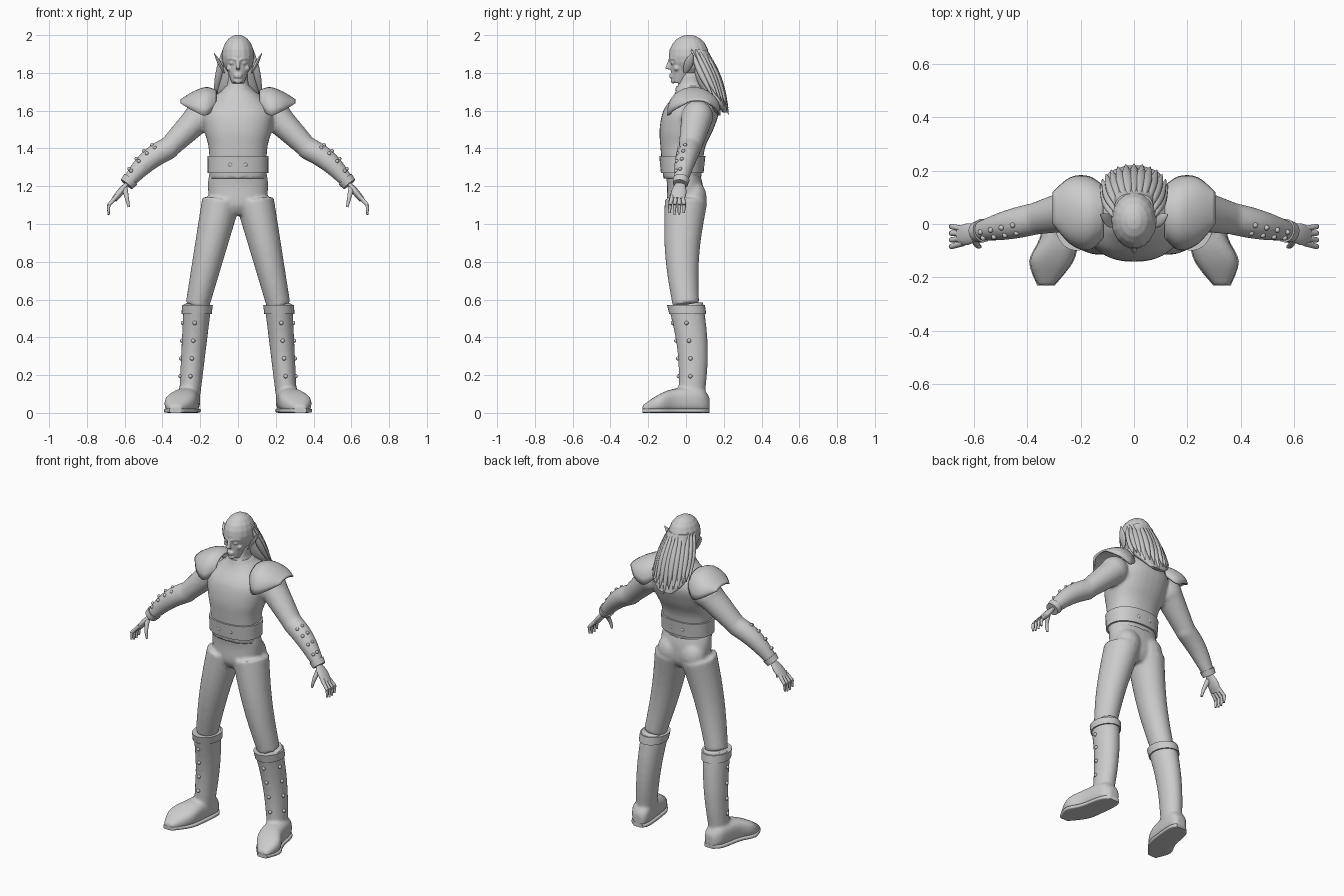
import bpy, bmesh, math
from mathutils import Vector, Matrix

cube = bpy.data.objects.get("Cube")
if cube:
    bpy.data.objects.remove(cube)

clay = bpy.data.materials.new("plain_grey")
clay.use_nodes = True
GREY = (0.6, 0.6, 0.6, 1)
clay.diffuse_color = GREY
clay.node_tree.nodes["Principled BSDF"].inputs["Base Color"].default_value = GREY


def spline(rows, steps=4):
    """Smooth in-between rows of numbers."""
    out = []
    for i in range(len(rows) - 1):
        p0, p1, p2, p3 = (rows[max(0, min(len(rows) - 1, i + k))] for k in (-1, 0, 1, 2))
        for s in range(steps):
            t = s / steps
            out.append([b + t / 2 * (c - a + t * (2 * a - 5 * b + 4 * c - d + t * (3 * (b - c) + d - a)))
                        for a, b, c, d in zip(p0, p1, p2, p3)])
    return out + [list(rows[-1])]


def loft(bm, rows, mode="path", sides=24, power=2):
    """Skin rings (x, y, z, radius u, radius v) set flat, upright or along a path."""
    rings = []
    for i, (x, y, z, radius_u, radius_v) in enumerate(rows):
        u, v = Vector((1, 0, 0)), Vector((0, 1, 0))
        if mode == "upright":
            v = Vector((0, 0, 1))
        elif mode == "path":
            before, after = rows[max(i - 1, 0)], rows[min(i + 1, len(rows) - 1)]
            along = (Vector(after[:3]) - Vector(before[:3])).normalized()
            u = (v - along * v.dot(along)).normalized()
            v = along.cross(u)
        ring = []
        for k in range(sides):
            c, s = math.cos(math.tau * k / sides), math.sin(math.tau * k / sides)
            part_u = math.copysign(abs(c) ** (2 / power), c) * radius_u
            part_v = math.copysign(abs(s) ** (2 / power), s) * radius_v
            ring.append(bm.verts.new(Vector((x, y, z)) + u * part_u + v * part_v))
        rings.append(ring)
    for lower, upper in zip(rings, rings[1:]):
        for k in range(sides):
            n = (k + 1) % sides
            bm.faces.new((lower[k], lower[n], upper[n], upper[k]))
    bm.faces.new(rings[0])
    bm.faces.new(rings[-1])


def limb(bm, start, end, thick, thin, bulge=0, flat=1, sag=(0, 0, 0), sides=24):
    """Tapered tube between two joints; returns its rings."""
    start, end, rows, count = Vector(start), Vector(end), [], 10
    for i in range(count + 1):
        t = i / count
        arc = math.sin(math.pi * t)
        radius = thick + (thin - thick) * t + bulge * arc
        rows.append((*(start.lerp(end, t) + Vector(sag) * arc), radius, radius * flat))
    loft(bm, rows, sides=sides)
    return rows


def body(rows):
    """Rings from height, half width, front and back."""
    return spline([(0, (front + back) / 2, z, half, (back - front) / 2) for z, half, front, back in rows])


def ball(bm, at, size):
    bmesh.ops.create_uvsphere(bm, u_segments=16, v_segments=10, radius=1,
                              matrix=Matrix.Translation(at) @ Matrix.Diagonal((*size, 1)))


def stud(bm, row, degrees, size=.011):
    """Round stud on the rim of a flat ring."""
    x, y, z, radius_u, radius_v = row
    a = math.radians(degrees)
    ball(bm, (x + radius_u * math.cos(a), y + radius_v * math.sin(a), z), (size, size, size))


def finish(name, bm, mirror=False, voxel=0, shell=0):
    bmesh.ops.recalc_face_normals(bm, faces=bm.faces)
    mesh = bpy.data.meshes.new(name)
    bm.to_mesh(mesh)
    bm.free()
    mesh.materials.append(clay)
    ob = bpy.data.objects.new(name, mesh)
    bpy.context.collection.objects.link(ob)
    if shell:
        ob.modifiers.new("Shell", "SOLIDIFY").thickness = shell
    if mirror:
        ob.modifiers.new("Mirror", "MIRROR").use_mirror_merge = False
    if voxel:
        fuse = ob.modifiers.new("Fuse", "REMESH")
        fuse.mode, fuse.voxel_size, fuse.use_smooth_shade = "VOXEL", voxel, True
        ob.modifiers.new("Soften", "SMOOTH").iterations = 4
    for other in bpy.context.selected_objects:
        other.select_set(False)
    ob.select_set(True)
    bpy.context.view_layer.objects.active = ob
    bpy.ops.object.shade_smooth_by_angle(angle=math.radians(50))


def band(name, rows, grow, mode="flat", mirror=False, power=2):
    """Collar or cuff that follows some rings of a part, a little larger."""
    bm = bmesh.new()
    loft(bm, [(*row[:3], row[3] + grow, row[4] + grow) for row in rows], mode, 32, power)
    finish(name, bm, mirror)


# Torso fused with both arms
SHOULDER, ELBOW, WRIST = (.2, .06, 1.57), (.37, .02, 1.4), (.59, -.03, 1.21)
torso = body([(1.24, .15, -.12, .08), (1.4, .155, -.135, .1), (1.5, .18, -.14, .145),
              (1.6, .19, -.12, .175), (1.68, .12, -.065, .15), (1.73, .06, -.045, .09), (1.8, .055, -.03, .08)])
bm = bmesh.new()
loft(bm, torso, "flat", 32, 2.3)
ball(bm, SHOULDER, (.085, .085, .085))
limb(bm, SHOULDER, ELBOW, .085, .06, flat=.93)
ball(bm, ELBOW, (.06, .06, .06))
forearm = limb(bm, ELBOW, WRIST, .06, .033, bulge=.008, sag=(0, 0, .025))
finish("torso_and_arms", bm, True, .01)

# Collar, belt, wrist cuffs and studs
band("collar", torso[-7:-4], .006)
band("belt", torso[1:4], .01, power=2.3)
band("wrist_cuffs", forearm[-2:], .006, "path", True)
bm = bmesh.new()
for degrees in (-75, -45, 45, 75):
    stud(bm, torso[2], degrees, .015)
finish("belt_studs", bm, True)
bm = bmesh.new()
for x, y, z, radius, depth in forearm[2:9:2]:
    for lift, ahead in ((.7, .25), (.45, .75)):
        ball(bm, (x + depth * lift, y - radius * ahead, z + depth * lift), (.01, .01, .01))
finish("forearm_studs", bm, True)

# Trousers
HIP, KNEE, ANKLE = (.09, 0, 1.12), (.215, 0, .57), (.255, .03, .1)
bm = bmesh.new()
loft(bm, body([(1.28, .15, -.11, .07), (1.2, .16, -.1, .09), (1.1, .14, -.1, .09), (1.05, .06, -.07, .06)]),
     "flat", 32, 2.2)
limb(bm, HIP, KNEE, .113, .07, flat=.9, sag=(0, -.02, 0))
ball(bm, (.08, .04, 1.14), (.08, .07, .09))
finish("trousers", bm, True, .01)

# Boots with soles, cuffs and studs
bm = bmesh.new()
shaft = limb(bm, KNEE, ANKLE, .092, .07, flat=.8, sag=(0, .02, 0))
foot = spline([(.25, .125, .03, .08), (.26, .08, .06, .13), (.28, -.05, .07, .13),
               (.31, -.14, .08, .1), (.33, -.23, .03, .04)])
loft(bm, [(x, y, high / 2, half, high / 2) for x, y, half, high in foot], "upright", power=2.7)
finish("boots", bm, True, .009)
bm = bmesh.new()
loft(bm, [(x, y, .012, half + .003, .012) for x, y, half, high in foot], "upright", power=5)
finish("boot_soles", bm, True)
band("boot_cuffs", [(x, y, z, v, u) for x, y, z, u, v in shaft[:2]], .008, mirror=True)
bm = bmesh.new()
for x, y, z, depth, half in shaft[2:9:2]:
    for degrees in (-10, -85):
        stud(bm, (x, y, z, half, depth), degrees)
finish("boot_studs", bm, True)

# Hands
bm = bmesh.new()
limb(bm, WRIST, (.655, -.045, 1.13), .026, .034, bulge=.01, flat=.45)
for i in range(4):
    spread = (i - 1.5) * .025
    knuckle = (.685, spread - .047, 1.1)
    limb(bm, (.64, spread * .7 - .045, 1.15), knuckle, .012, .01, sides=10)
    limb(bm, knuckle, (.685, spread - .05, 1.045 + abs(spread) / 3), .01, .006, sides=10)
limb(bm, (.6, -.05, 1.19), (.578, -.085, 1.09), .016, .007, sag=(0, -.01, 0), sides=10)
finish("hands", bm, True)

# Shoulder guards: arched shells flaring outward
bm = bmesh.new()
arches = []
for x, middle, half, edge, top in spline([(.115, .045, .1, 1.62, 1.71), (.17, .04, .14, 1.575, 1.725),
                                          (.24, .05, .125, 1.6, 1.7), (.305, .06, .06, 1.64, 1.66)]):
    angles = [math.pi * k / 16 for k in range(17)]
    arches.append([bm.verts.new((x, middle - half * math.cos(a), edge + (top - edge) * abs(math.sin(a)) ** .8))
                   for a in angles])
for inner, outer in zip(arches, arches[1:]):
    for k in range(len(inner) - 1):
        bm.faces.new((inner[k], inner[k + 1], outer[k + 1], outer[k]))
finish("shoulder_guards", bm, True, shell=.012)

# Head: skull, jaw, nose, lips, chin, brows, eyes, cheeks
bm = bmesh.new()
ball(bm, (0, .015, 1.89), (.086, .107, .112))
limb(bm, (0, 0, 1.88), (0, -.04, 1.745), .085, .035, bulge=.003, flat=.9)
limb(bm, (0, -.08, 1.88), (0, -.098, 1.82), .008, .014, flat=.9, sides=12)
for z in (1.79, 1.778):
    ball(bm, (0, -.078, z), (.024, .012, .005))
ball(bm, (0, -.068, 1.757), (.022, .012, .014))
limb(bm, (.01, -.088, 1.87), (.06, -.056, 1.874), .006, .005, sag=(0, -.006, .004), sides=12)
ball(bm, (.031, -.072, 1.852), (.015, .01, .008))
ball(bm, (.045, -.05, 1.825), (.018, .015, .016))
finish("head", bm, True, .005)

# Pointed ears
bm = bmesh.new()
limb(bm, (.072, -.005, 1.8), (.127, .035, 1.906), .008, .002, bulge=.018, flat=.4, sides=12)
finish("ears", bm, True)

# Long hair swept back, with tapered locks fanned over it
bm = bmesh.new()
loft(bm, body([(1.92, .07, .02, .115), (1.8, .09, .04, .16), (1.7, .11, .085, .19),
               (1.64, .1, .15, .21), (1.59, .05, .195, .22)]), "flat", 28, 2.3)
finish("hair", bm)
bm = bmesh.new()
for i in range(-6, 7):
    side, back = math.sin(i / 4), math.cos(i / 4)
    length = .35 - .015 * abs(i) - .01 * (i % 3)
    limb(bm, (.075 * side, .02 + .085 * back, 1.93), (.125 * side, .14 + .085 * back, 1.93 - length),
         .003, .002, bulge=.014, flat=1.2, sag=(0, .02 * back - .01, 0), sides=10)
finish("hair_locks", bm)
